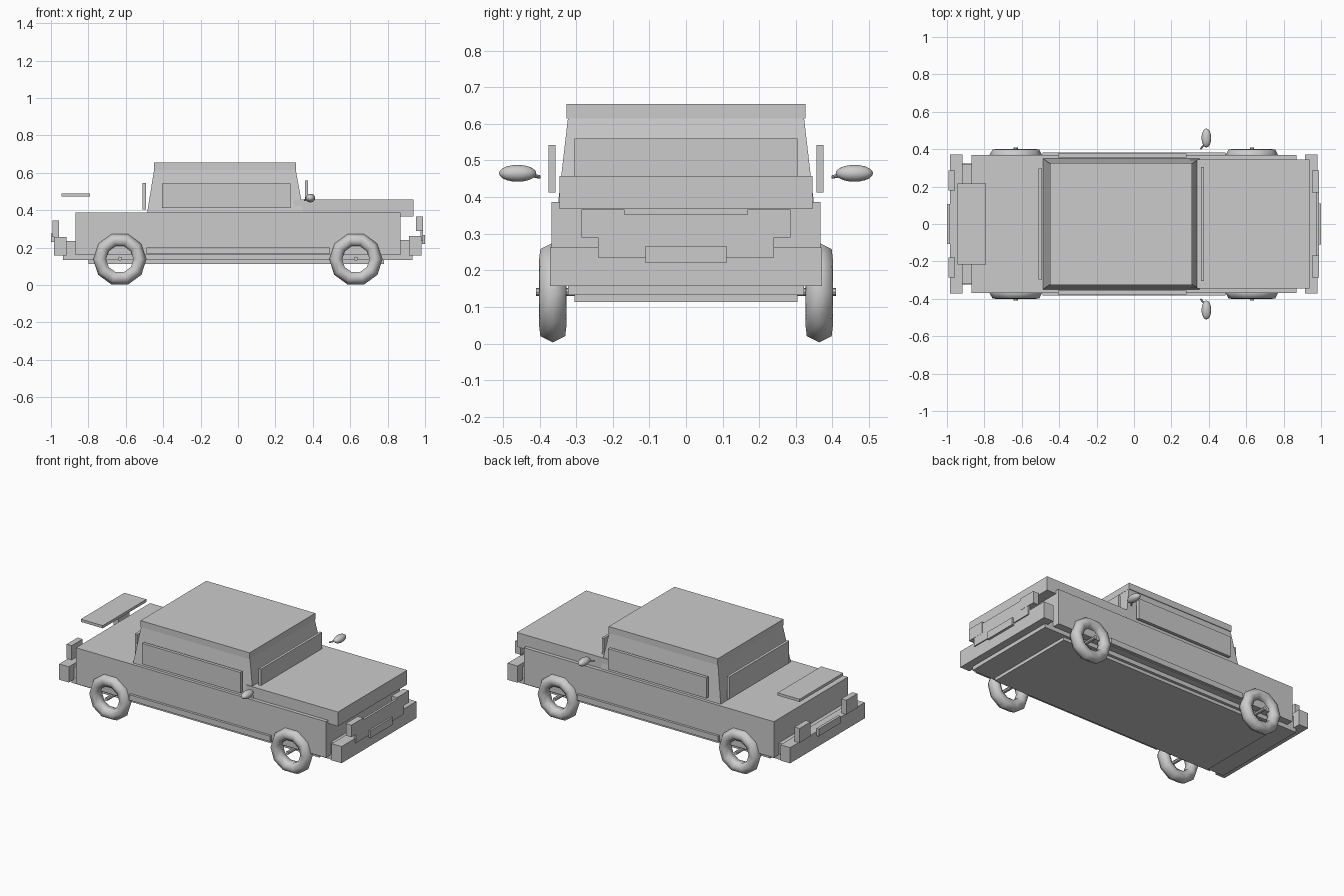
import bpy, bmesh, math
from mathutils import Vector

cube = bpy.data.objects.get("Cube")
if cube:
    bpy.data.objects.remove(cube, do_unlink=True)

paint = bpy.data.materials.new("plain_grey")
paint.use_nodes = True
GREY = (0.6, 0.6, 0.6, 1)
paint.diffuse_color = GREY
for node in paint.node_tree.nodes:
    if node.type == "BSDF_PRINCIPLED":
        node.inputs["Base Color"].default_value = GREY


def finish(name, bm, smooth=False):
    bmesh.ops.recalc_face_normals(bm, faces=bm.faces[:])
    for face in bm.faces:
        face.smooth = smooth
    mesh = bpy.data.meshes.new(name)
    bm.to_mesh(mesh)
    bm.free()
    mesh.materials.append(paint)
    obj = bpy.data.objects.new(name, mesh)
    bpy.context.collection.objects.link(obj)
    return obj


def box(name, x, y, z):
    """Box from (low, high) ranges; a single y number means a half width."""
    if not isinstance(y, tuple):
        y = (-y, y)
    bm = bmesh.new()
    bmesh.ops.create_cube(bm, size=1)
    for v in bm.verts:
        v.co = [r[0] if c < 0 else r[1] for c, r in zip(v.co, (x, y, z))]
    return finish(name, bm)


def pair(name, x, y, z):
    """Matching boxes on both flanks."""
    box(name + "_far", x, y, z)
    box(name + "_near", x, (-y[1], -y[0]), z)


def rod(name, a, b, radius, sides=8):
    a, b = Vector(a), Vector(b)
    bm = bmesh.new()
    bmesh.ops.create_cone(bm, cap_ends=True, segments=sides, radius1=radius,
                          radius2=radius, depth=(b - a).length)
    turn = (b - a).to_track_quat("Z", "Y")
    for v in bm.verts:
        v.co = turn @ v.co + (a + b) / 2
    return finish(name, bm)


def tyre(name, cx, cy, cz, sides=10):
    # Tyre section (radius, offset along the axle) swept round the axle
    section = [(0.143, 0), (0.125, 0.034), (0.098, 0.037), (0.073, 0.02),
               (0.073, -0.02), (0.098, -0.037), (0.125, -0.034)]
    bm = bmesh.new()
    rings = []
    for i in range(sides):
        t = 2 * math.pi * i / sides
        rings.append([bm.verts.new((cx + r * math.cos(t), cy + o, cz + r * math.sin(t)))
                      for r, o in section])
    n = len(section)
    for i in range(sides):
        a, b = rings[i], rings[(i + 1) % sides]
        for j in range(n):
            k = (j + 1) % n
            bm.faces.new((a[j], a[k], b[k], b[j]))
    return finish(name, bm, True)


# Body shell, hood and underside
box("body", (-0.87, 0.87), 0.368, (0.16, 0.387))
box("hood", (0.3, 0.937), 0.345, (0.367, 0.457))
box("chassis", (-0.935, 0.933), 0.323, (0.133, 0.167))
box("floor_pan", (-0.8, 0.78), 0.305, (0.113, 0.135))
pair("sill", (-0.49, 0.49), (0.36, 0.383), (0.165, 0.2))

# Cabin tapering towards the roof
cabin = box("cabin", (-0.487, 0.352), 0.35, (0.38, 0.62))
for v in cabin.data.vertices:
    if v.co.z > 0.5:
        v.co.x = -0.448 if v.co.x < 0 else 0.308
        v.co.y *= 0.322 / 0.35
box("roof", (-0.45, 0.31), 0.327, (0.615, 0.655))

# Window panels
pair("side_window", (-0.405, 0.28), (0.356, 0.376), (0.412, 0.542))
box("windscreen", (0.357, 0.373), 0.305, (0.43, 0.56))
box("rear_window", (-0.51, -0.493), 0.298, (0.405, 0.545))

# Nose: bumper, bracket, grille, lamps and plate
box("nose_bumper", (0.913, 0.982), 0.372, (0.157, 0.262))
box("nose_bracket", (0.86, 0.92), 0.32, (0.16, 0.24))
box("grille", (0.975, 0.989), 0.24, (0.235, 0.353))
pair("headlamp", (0.951, 0.99), (0.168, 0.286), (0.29, 0.366))
box("nose_plate", (0.985, 1.0), 0.11, (0.22, 0.267))

# Tail: bumper, bracket, lamps, plate and raised spoiler
box("tail_bumper", (-0.985, -0.918), 0.372, (0.157, 0.256))
box("tail_bracket", (-0.925, -0.86), 0.32, (0.16, 0.235))
pair("tail_lamp", (-0.992, -0.957), (0.178, 0.287), (0.256, 0.346))
box("tail_plate", (-1.0, -0.983), 0.107, (0.23, 0.276))
box("spoiler", (-0.943, -0.79), 0.217, (0.473, 0.49))

# Wheels on through axles
for end, x in (("rear", -0.632), ("front", 0.63)):
    rod(end + "_axle", (x, -0.41, 0.141), (x, 0.41, 0.141), 0.011)
    for side, s in (("far", 1), ("near", -1)):
        tyre(f"{end}_tyre_{side}", x, s * 0.364, 0.139)

# Wing mirrors with short stalks
for side, s in (("far", 1), ("near", -1)):
    bm = bmesh.new()
    bmesh.ops.create_uvsphere(bm, u_segments=16, v_segments=10, radius=1)
    for v in bm.verts:
        v.co = (0.387 + v.co.x * 0.026, s * 0.46 + v.co.y * 0.051, 0.465 + v.co.z * 0.023)
    finish("mirror_" + side, bm, True)
    rod("mirror_stalk_" + side, (0.355, s * 0.4, 0.455), (0.38, s * 0.43, 0.461), 0.005)
